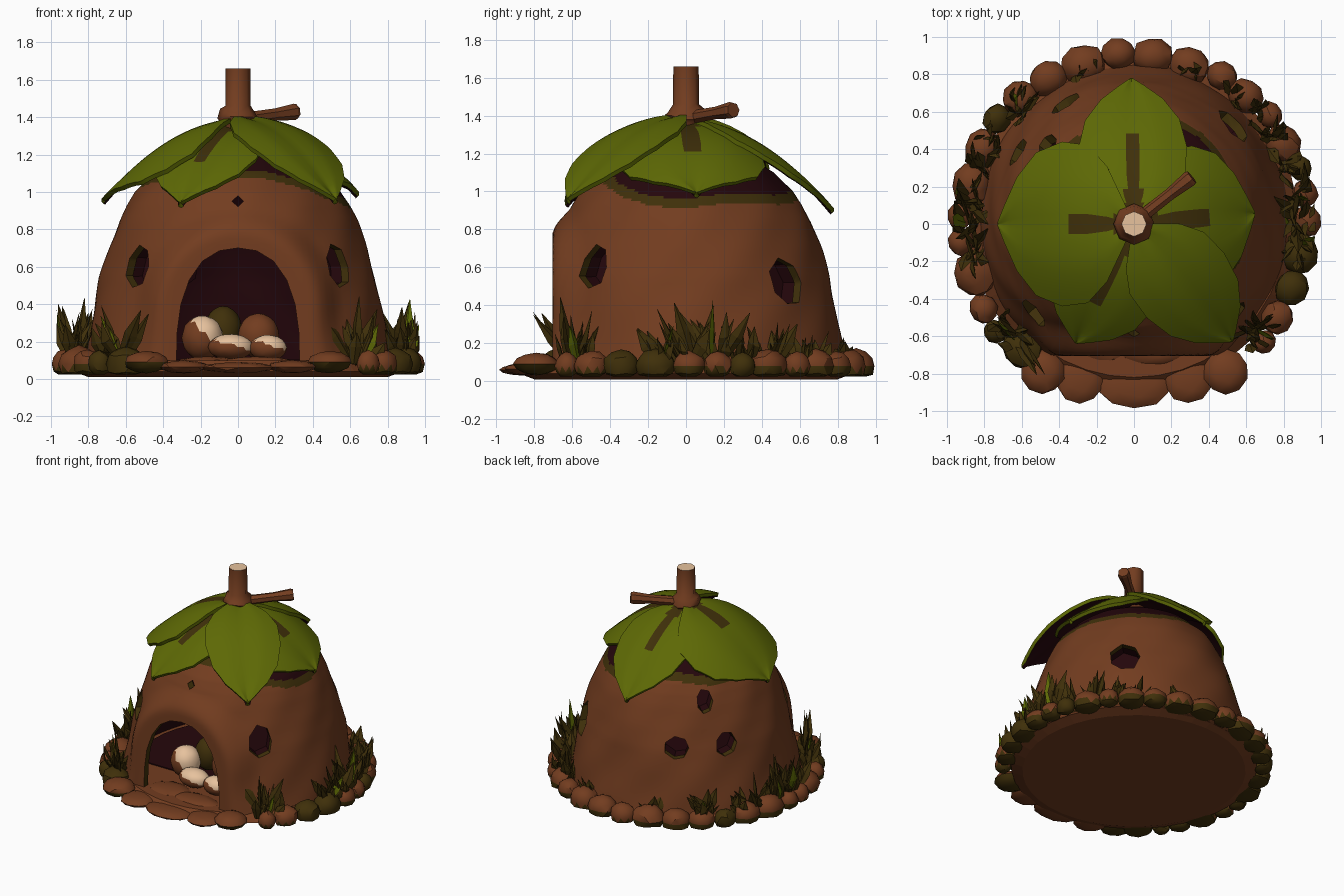
import bpy, bmesh, math, random
from mathutils import Vector, Matrix

if "Cube" in bpy.data.objects:
    bpy.data.objects.remove(bpy.data.objects["Cube"])

random.seed(7)
R = random.uniform


def material(name, c):
    m = bpy.data.materials.new(name)
    m.diffuse_color = (*c, 1)
    m.use_nodes = True
    m.node_tree.nodes["Principled BSDF"].inputs["Base Color"].default_value = m.diffuse_color
    return m


CLAY = material("clay brown", (0.17, 0.046, 0.014))
LEAF = material("leaf green", (0.11, 0.14, 0.0015))
MOSS = material("dark moss", (0.05, 0.029, 0.003))
DARK = material("dark maroon", (0.018, 0.002, 0.0035))
CREAM = material("cream", (0.8, 0.54, 0.34))


def shade(me, deg):
    me.shade_smooth()
    me.set_sharp_from_angle(angle=math.radians(deg))


def finish(name, bm, mats, smooth=None):
    me = bpy.data.meshes.new(name)
    bm.to_mesh(me)
    bm.free()
    ob = bpy.data.objects.new(name, me)
    bpy.context.scene.collection.objects.link(ob)
    for m in mats:
        me.materials.append(m)
    if smooth:
        shade(me, smooth)
    return ob


def apply_modifiers(ob):
    dg = bpy.context.evaluated_depsgraph_get()
    me = bpy.data.meshes.new_from_object(ob.evaluated_get(dg))
    ob.modifiers.clear()
    ob.data = me


def loft(bm, rings, cap0=True, cap1=True):
    vs = [[bm.verts.new(p) for p in r] for r in rings]
    n = len(vs[0])
    fs = []
    for a, b in zip(vs, vs[1:]):
        for i in range(n):
            j = (i + 1) % n
            fs.append(bm.faces.new((a[i], a[j], b[j], b[i])))
    if cap0:
        fs.append(bm.faces.new(vs[0][::-1]))
    if cap1:
        fs.append(bm.faces.new(vs[-1]))
    return fs


def circle(r, z, n, jitter=0):
    return [Vector((math.cos(a) * r, math.sin(a) * r, z)) * (1 + R(-jitter, jitter))
            for a in (2 * math.pi * i / n for i in range(n))]


def interp(table, x):
    for (x0, y0), (x1, y1) in zip(table, table[1:]):
        if x <= x1:
            return y0 + (y1 - y0) * (x - x0) / (x1 - x0)
    return table[-1][1]


# ground disc and dark floor inside the hut
bm = bmesh.new()
loft(bm, [circle(0.8, 0.01, 40), circle(0.88, 0.04, 40), circle(0.82, 0.1, 40)])
finish("ground_disc", bm, [CLAY])
bm = bmesh.new()
loft(bm, [[Vector((p.x, max(p.y, -0.36), p.z)) for p in circle(0.73, z, 40)] for z in (0.1, 0.108)])
finish("inner_floor", bm, [DARK])

# clay dome shell, pushed out to a flat arch round the door
PROFILE = [(0.03, 0.83), (0.15, 0.81), (0.4, 0.765), (0.55, 0.735), (0.7, 0.69), (0.85, 0.635),
           (0.93, 0.595), (1.0, 0.55), (1.1, 0.45), (1.2, 0.29), (1.25, 0.15), (1.27, 0.04)]
bm = bmesh.new()
rings = []
heights = [0.03 + 0.03 * i for i in range(29)] + [0.9 + 0.0125 * i for i in range(30)] + [1.27]
for z in heights:
    ring = circle(interp(PROFILE, z), z, 120)
    for p in ring:
        a = math.atan2(p.y, p.x)
        k = 1 + 0.006 * math.sin(5 * a + 9 * z) + 0.005 * math.sin(11 * a - 14 * z)
        p.x *= k
        p.y = max(p.y * k * (1.03 if p.y > 0 else 1), -0.69)
        if p.y < 0:
            d = math.hypot(p.x / 0.46, max(z - 0.38, 0) / 0.45)
            w = min(1, max(0, (1.2 - d) / 0.35))
            w = w * w * (3 - 2 * w)
            p.y += (-0.705 - p.y) * w
    rings.append(ring)
loft(bm, rings, cap0=False)
for f in bm.faces:
    c = f.calc_center_median()
    a = math.atan2(c.y, c.x)
    edge = 0.99 + 0.18 * max(0, -c.y) - 0.08 * max(0, math.cos(a)) + 0.02 * math.sin(4 * a)
    f.material_index = 2 if c.z > edge + 0.05 else 1 if c.z > edge else 0
slots = [CLAY, MOSS, DARK, DARK, DARK]
dome = finish("clay_dome", bm, slots)
sol = dome.modifiers.new("shell", 'SOLIDIFY')
sol.thickness, sol.offset, sol.material_offset = 0.05, -1, 2

# cutters: arched door and irregular window holes, each window with a dark cup behind
bm, cups = bmesh.new(), bmesh.new()
half = [(0.33, 0.06), (0.325, 0.25), (0.305, 0.4), (0.26, 0.53), (0.19, 0.63), (0.1, 0.685)]
arch = half + [(0, 0.7)] + [(-x, z) for x, z in half[::-1]]
loft(bm, [[(x, y, z) for x, z in arch] for y in (-1.1, -0.45)])
for ang, z, w, h in [(-42, 0.6, 0.09, 0.115), (-138, 0.6, 0.09, 0.115), (45, 0.52, 0.115, 0.125),
                     (137, 0.88, 0.06, 0.08), (120, 0.57, 0.085, 0.08), (148, 0.57, 0.08, 0.09),
                     (-90, 0.95, 0.03, 0.03)]:
    a = math.radians(ang)
    n = 4 if w < 0.05 else 7
    hole = [(w * R(0.88, 1.12) * math.cos(t), h * R(0.88, 1.1) * math.sin(t))
            for t in (2 * math.pi * i / n for i in range(n))]

    def section(r, k=1, follow=False):
        pts = []
        for s, q in hole:
            d = r + interp(PROFILE, z + q * k) if follow else r
            pts.append((math.cos(a) * d - math.sin(a) * s * k, math.sin(a) * d + math.cos(a) * s * k, z + q * k))
        return pts
    loft(bm, [section(0.45), section(1.1)])
    if n > 4:
        loft(cups, [section(-0.13, 1.05, True), section(-0.025, 1.12, True)], cap1=False)
for b in (bm, cups):
    bmesh.ops.recalc_face_normals(b, faces=b.faces[:])
bmesh.ops.reverse_faces(cups, faces=cups.faces[:])
for f in bm.faces:
    f.material_index = 1
cutter = finish("cutter", bm, slots)
cutter.hide_render = True
finish("window_recesses", cups, [DARK])
boo = dome.modifiers.new("holes", 'BOOLEAN')
boo.operation, boo.object, boo.solver = 'DIFFERENCE', cutter, 'EXACT'
apply_modifiers(dome)
shade(dome.data, 45)
bpy.data.objects.remove(cutter)

# five drooping roof leaves: angle, length, half width, start height, droop
WIDTH = [(0, 0.2), (0.15, 0.7), (0.3, 0.96), (0.5, 1), (0.7, 0.87), (0.85, 0.57), (0.95, 0.22), (1, 0.02)]
LEAVES = [("back", 91, 0.78, 0.29, 1.385, 0.78), ("left", 180, 0.73, 0.44, 1.40, 0.82),
          ("right", 5, 0.65, 0.39, 1.37, 0.88), ("front_right", -50, 0.82, 0.27, 1.41, 0.66),
          ("front_left", -116, 0.71, 0.29, 1.36, 0.82)]
for name, ang, length, hw, z0, droop in LEAVES:
    bm = bmesh.new()
    rot = Matrix.Rotation(math.radians(ang), 3, 'Z')
    NU, NV = 20, 16
    grid = []
    for i in range(NU + 1):
        s = 0.04 + (length - 0.04) * i / NU
        row = []
        for j in range(NV + 1):
            q = 2 * j / NV - 1
            v = q * hw * interp(WIDTH, i / NU)
            z = z0 - droop * (s * s + v * v) - 0.015 * (1 - min(1, abs(q) * 2))
            row.append(bm.verts.new(rot @ Vector((s, v, z))))
        grid.append(row)
    for i in range(NU):
        for j in range(NV):
            f = bm.faces.new((grid[i][j], grid[i + 1][j], grid[i + 1][j + 1], grid[i][j + 1]))
            c = rot.inverted() @ f.calc_center_median()
            rib = c.x < 0.5 and abs(c.y) < 0.06 - 0.09 * c.x
            f.material_index = 1 if rib and name != "front_right" else 0
    ob = finish(name + "_leaf", bm, [LEAF, MOSS, DARK, DARK])
    m = ob.modifiers.new("thick", 'SOLIDIFY')
    m.thickness, m.offset, m.material_offset = 0.025, -1, 2
    apply_modifiers(ob)
    shade(ob.data, 40)

# stem with knotted base, cream cut top, and side twig
bm = bmesh.new()
fs = loft(bm, [circle(r, z, 8, 0.01 if z < 1.45 else 0) for r, z in
               [(0.09, 1.28), (0.085, 1.36), (0.11, 1.39), (0.095, 1.43), (0.068, 1.46), (0.067, 1.66)]])
fs[-1].material_index = 1
finish("stem", bm, [CLAY, CREAM], 50)
bm = bmesh.new()
axis = Vector((0.28, 0.22, 0.04))
turn = axis.to_track_quat('Z', 'Y')
loft(bm, [[Vector((0.03, 0.03, 1.39)) + axis * t + turn @ p for p in circle(r, 0, 7)]
          for t, r in [(0, 0.035), (0.6, 0.034), (0.95, 0.045), (1, 0.04)]])
finish("side_twig", bm, [CLAY])


def blob(bm, loc, size, turn=0, jitter=0.06, sub=2):
    m = Matrix.Translation(loc) @ Matrix.Rotation(turn, 4, 'Z') @ Matrix.Diagonal((*size, 1))
    vs = bmesh.ops.create_icosphere(bm, subdivisions=sub, radius=1, matrix=m)["verts"]
    for v in vs:
        v.co += (v.co - Vector(loc)) * R(-jitter, jitter)
    return {f for v in vs for f in v.link_faces}


# ring of uneven stones, mossy at the sides, with wide flat slabs as a doorstep
bm = bmesh.new()
ang = -46
while ang < 226:
    size = R(0.065, 0.125)
    step = math.degrees(size)
    a = math.radians(ang + step)
    r = 0.995 - size * 0.85
    fs = blob(bm, (r * math.cos(a), r * math.sin(a), 0.08), (size * 0.9, size, 0.045 + size * 0.42), a)
    low = 0.2 if abs(math.sin(a)) < 0.75 and random.random() < 0.35 else R(0.05, 0.09)
    for f in fs:
        f.material_index = 1 if f.calc_center_median().z < low else 0
    ang += 2 * step
for x, y, w, d, h in [(0, -0.86, 0.2, 0.125, 0.03), (0.29, -0.83, 0.13, 0.13, 0.035),
                      (-0.29, -0.83, 0.13, 0.13, 0.035), (0.49, -0.79, 0.12, 0.12, 0.06),
                      (-0.49, -0.79, 0.12, 0.12, 0.06), (0.1, -0.66, 0.2, 0.1, 0.03),
                      (-0.16, -0.62, 0.17, 0.12, 0.03)]:
    fs = blob(bm, (x, y, 0.03 + h if y < -0.7 else 0.09), (w, d, h), 0, 0.03)
    for f in fs:
        f.material_index = 1 if abs(x) > 0.4 and f.calc_center_median().z < 0.09 else 0
for v in bm.verts:
    v.co.z = max(v.co.z, 0.025)
    v.co.x = max(-1, min(1, v.co.x))
finish("stone_ring", bm, [CLAY, MOSS], 30)

# grass tufts: angle, blade count, height
bm = bmesh.new()
for ang, count, tall in [(-44, 12, 0.35), (-136, 12, 0.35), (-37, 6, 0.24), (-143, 6, 0.24), (-8, 10, 0.26),
                         (1, 11, 0.37), (10, 10, 0.34), (20, 9, 0.26), (31, 9, 0.24), (41, 9, 0.22), (50, 6, 0.2),
                         (70, 8, 0.16), (108, 8, 0.16), (135, 13, 0.25), (150, 8, 0.2), (161, 9, 0.28),
                         (172, 10, 0.37), (181, 10, 0.34), (190, 9, 0.26)]:
    a = math.radians(ang)
    for k in range(count):
        base = Vector((math.cos(a) * 0.87 + R(-0.04, 0.04), math.sin(a) * 0.87 + R(-0.04, 0.04), 0.08))
        d = Vector((math.cos(a) * 0.1 + R(-0.7, 0.7), math.sin(a) * 0.1 + R(-0.7, 0.7), 1)).normalized()
        size = tall * R(0.5, 1.05)
        turn = d.to_track_quat('Z', 'Y') @ Matrix.Rotation(R(0, 3), 3, 'Z').to_quaternion()
        mid = [base + d * size * 0.55 + turn @ Vector(p)
               for p in [(0.037, 0, 0), (0, 0.012, 0), (-0.037, 0, 0), (0, -0.012, 0)]]
        low = [base + (p - base - d * size * 0.55) * 0.5 for p in mid]
        tip = [base + d * size + (p - base - d * size * 0.55) * 0.05 for p in mid]
        for f in loft(bm, [low, mid, tip]):
            f.material_index = 1 if k == 5 and count > 9 else 0
for v in bm.verts:
    v.co.xy = v.co.xy * min(1, 0.97 / v.co.xy.length)
finish("grass_tufts", bm, [MOSS, LEAF])

# round pebbles inside the door, some with cream tops
for i, (loc, size, cream) in enumerate([((-0.19, -0.38, 0.22), (0.11, 0.11, 0.12), True),
                                        ((-0.04, -0.49, 0.17), (0.12, 0.09, 0.07), True),
                                        ((0.16, -0.5, 0.165), (0.1, 0.08, 0.07), True),
                                        ((0.11, -0.3, 0.23), (0.11, 0.1, 0.12), False),
                                        ((-0.08, -0.25, 0.26), (0.1, 0.1, 0.13), None)]):
    bm = bmesh.new()
    fs = blob(bm, loc, size, 0, 0.02, 3)
    bm.normal_update()
    for f in fs:
        if cream and f.normal.dot(Vector((0.55, -0.15, 0.8))) > 0.35:
            f.material_index = 1
    finish(f"pebble_{i + 1}", bm, [MOSS if cream is None else CLAY, CREAM], 60)
